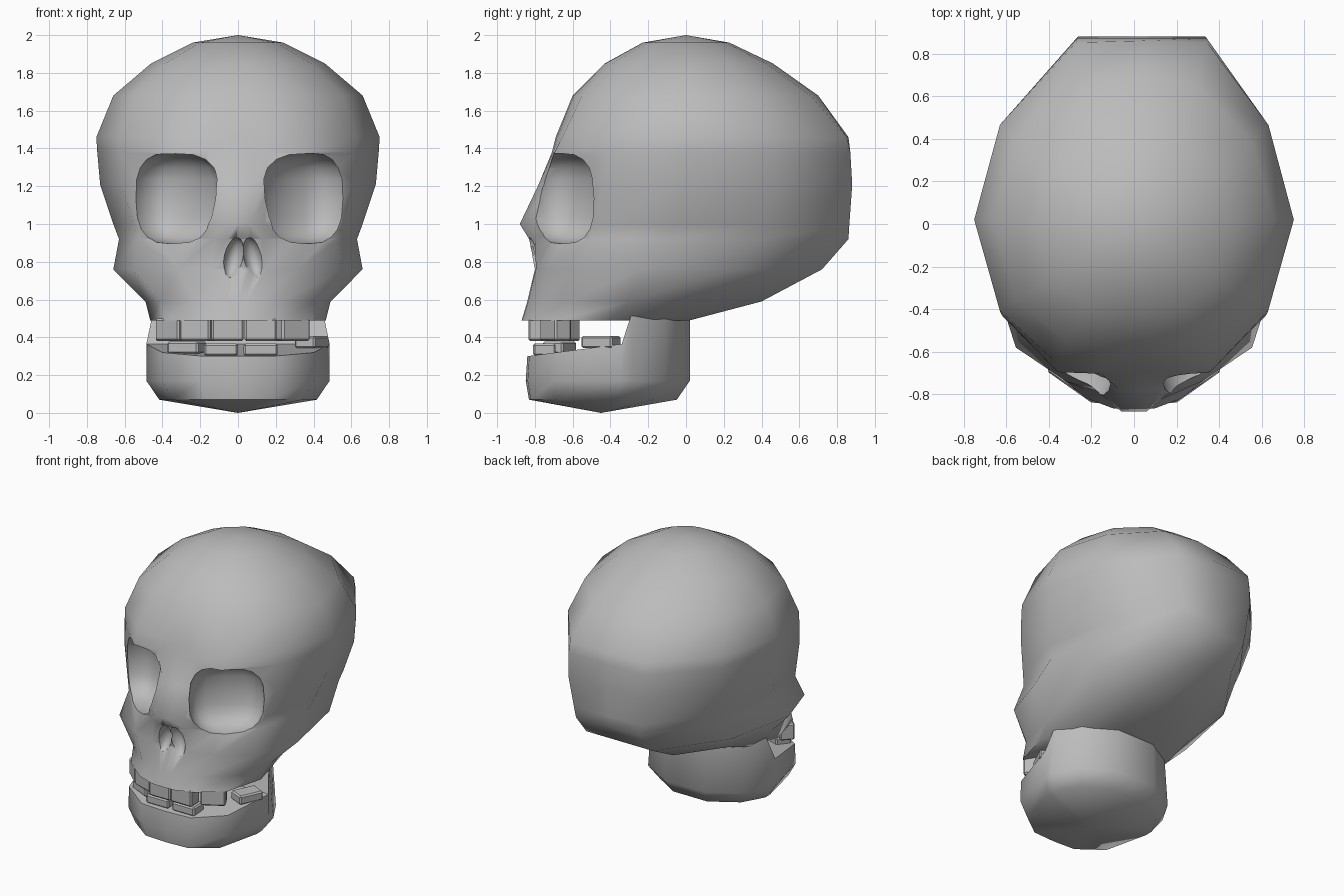
import bpy
import bmesh
import math
from mathutils import Matrix, Vector

default = bpy.data.objects.get("Cube")
if default:
    bpy.data.objects.remove(default)

bone = bpy.data.materials.new("bone_grey")
bone.use_nodes = True
bone.diffuse_color = (0.5, 0.5, 0.5, 1)
bone.node_tree.nodes["Principled BSDF"].inputs["Base Color"].default_value = (0.5, 0.5, 0.5, 1)


def finish(name, bm):
    bmesh.ops.recalc_face_normals(bm, faces=bm.faces)
    mesh = bpy.data.meshes.new(name)
    bm.to_mesh(mesh)
    bm.free()
    obj = bpy.data.objects.new(name, mesh)
    bpy.context.collection.objects.link(obj)
    mesh.materials.append(bone)
    return obj


def activate(obj):
    bpy.ops.object.select_all(action="DESELECT")
    obj.select_set(True)
    bpy.context.view_layer.objects.active = obj


def smooth(obj, degrees):
    activate(obj)
    bpy.ops.object.shade_smooth_by_angle(angle=math.radians(degrees))


def mirrored(half):
    """Close a half outline, front centre to back centre, into a loop."""
    return half + [(-x, y) for x, y in half[-2:0:-1]]


def bridge(bm, a, b):
    n = len(a)
    for i in range(n):
        bm.faces.new((a[i], a[(i + 1) % n], b[(i + 1) % n], b[i]))


def fan(bm, ring, tip):
    for i in range(len(ring)):
        bm.faces.new((ring[i], ring[(i + 1) % len(ring)], tip))


def skull_outline(front_corner, back_corner):
    return mirrored([(0, -1), (0.09, -1), (0.21, -0.99), (0.48, -front_corner), (0.84, -0.6),
                     (1, 0), (0.84, 0.53), (0.41, back_corner), (0, 1)])


# Cranium and upper jaw: outlines stacked through the levels
# height, half width, front, widest y, back, nose projection, front and back corner fullness
levels = [
    (0.49, 0.465, -0.87, -0.4, 0.02, 0, 0.89, 1),
    (0.59, 0.49, -0.84, -0.3, 0.40, 0, 0.88, 1),
    (0.76, 0.66, -0.80, -0.25, 0.72, 0, 0.89, 1),
    (0.92, 0.63, -0.78, -0.1, 0.86, 0.05, 0.89, 1),
    (1.00, 0.66, -0.77, -0.06, 0.865, 0.11, 0.9, 1),
    (1.21, 0.73, -0.73, 0, 0.88, 0.05, 0.94, 1),
    (1.38, 0.745, -0.71, 0.02, 0.87, 0, 0.98, 1),
    (1.46, 0.75, -0.69, 0.02, 0.86, 0, 0.95, 0.99),
    (1.68, 0.66, -0.60, 0.02, 0.70, 0, 0.92, 0.94),
    (1.85, 0.46, -0.43, 0.01, 0.46, 0, 0.91, 0.92),
    (1.96, 0.24, -0.23, 0, 0.23, 0, 0.91, 0.92),
]
bm = bmesh.new()
rings = []
for z, w, front, mid, back, nose, front_corner, back_corner in levels:
    ring = []
    for u, v in skull_outline(front_corner, back_corner):
        y = mid + v * (back - mid if v > 0 else mid - front)
        x = u * w + 0.05 * max(v, 0) ** 6 * w
        if abs(u) < 0.3 and v < 0:
            y -= nose * (1 if abs(u) < 0.15 else 0.45)
        ring.append(bm.verts.new((x, y, z)))
    rings.append(ring)
for a, b in zip(rings, rings[1:]):
    bridge(bm, a, b)
fan(bm, rings[-1], bm.verts.new((0, 0, 2)))
bm.faces.new(rings[0])
skull = finish("cranium", bm)


def cutter(name, centre, radii, turn, roundness, segments, tilt=0):
    """Rounded block; roundness below 1 makes it squarer."""
    bm = bmesh.new()
    bmesh.ops.create_uvsphere(bm, u_segments=segments, v_segments=10, radius=1)
    for v in bm.verts:
        v.co = Vector([math.copysign(abs(c) ** roundness, c) if abs(c) > 1e-5 else 0
                       for c in v.co])
    place = (Matrix.Translation(centre) @ Matrix.Rotation(turn, 4, "Z")
             @ Matrix.Rotation(tilt, 4, "Y") @ Matrix.Diagonal((*radii, 1)))
    bm.transform(place)
    obj = finish(name, bm)
    obj.hide_render = True
    return obj


# Eye sockets and nostrils are carved out of the cranium
cutters = []
for side in (-1, 1):
    cutters.append(cutter("socket_cutter", (side * 0.355 + 0.015, -0.66, 1.135),
                          (0.255, 0.19, 0.24), side * 0.68, 0.72, 16))
    cutters.append(cutter("nostril_cutter", (side * 0.052 + 0.028, -0.83, 0.82),
                          (0.052, 0.08, 0.11), 0, 1, 10, side * -0.22))
for tool in cutters:
    mod = skull.modifiers.new("carve", "BOOLEAN")
    mod.operation = "DIFFERENCE"
    mod.solver = "EXACT"
    mod.object = tool
    activate(skull)
    bpy.ops.object.modifier_apply(modifier=mod.name)
    bpy.data.objects.remove(tool)
smooth(skull, 63)

# Lower jaw: rounded base, sloping tooth bed and a rear block tucked into the cranium
plan = mirrored([(0, -0.84), (0.2, -0.83), (0.4, -0.69), (0.485, -0.34), (0.485, -0.28),
                 (0.385, -0.11), (0.16, 0.02), (0, 0.02)])
bm = bmesh.new()
low = [bm.verts.new((x * 0.86, -0.44 + (y + 0.41) * 0.91, 0.07)) for x, y in plan]
belly = [bm.verts.new((x, y * 1.01, 0.17)) for x, y in plan]
top = []
for x, y in plan:
    if y > -0.3:
        top.append(bm.verts.new((x * 0.92, y, 0.55)))
    else:
        top.append(bm.verts.new((x, y, 0.30 + 0.13 * (y + 0.84))))
bridge(bm, low, belly)
bridge(bm, belly, top)
fan(bm, low, bm.verts.new((0, -0.45, 0)))
n = len(top)
bm.faces.new(top[n - 3:] + top[:4])
bm.faces.new((top[3], top[4], top[n - 4], top[n - 3]))
bm.faces.new(top[4:n - 3])
smooth(finish("lower_jaw", bm), 60)


# Teeth: bevelled blocks following the jaw arc
def tooth(name, x, y, z, turn, size):
    bm = bmesh.new()
    bmesh.ops.create_cube(bm, size=1)
    bm.transform(Matrix.Diagonal((*size, 1)))
    bmesh.ops.bevel(bm, geom=bm.edges[:], offset=0.01, segments=1, affect="EDGES")
    bm.transform(Matrix.Translation((x, y, z)) @ Matrix.Rotation(math.radians(turn), 4, "Z"))
    finish(name, bm)


for x, y, turn in [(-0.345, -0.65, -42), (-0.215, -0.73, -18), (-0.055, -0.785, 0),
                   (0.12, -0.785, 0), (0.285, -0.69, 30)]:
    tooth("upper_tooth", x, y, 0.44, turn, (0.17, 0.1, 0.12))
for x, y, z, turn in [(-0.27, -0.67, 0.345, -25), (-0.09, -0.75, 0.335, 0),
                      (0.12, -0.75, 0.335, 0), (0.39, -0.45, 0.375, 65)]:
    tooth("lower_tooth", x, y, z, turn, (0.18, 0.12, 0.065))
